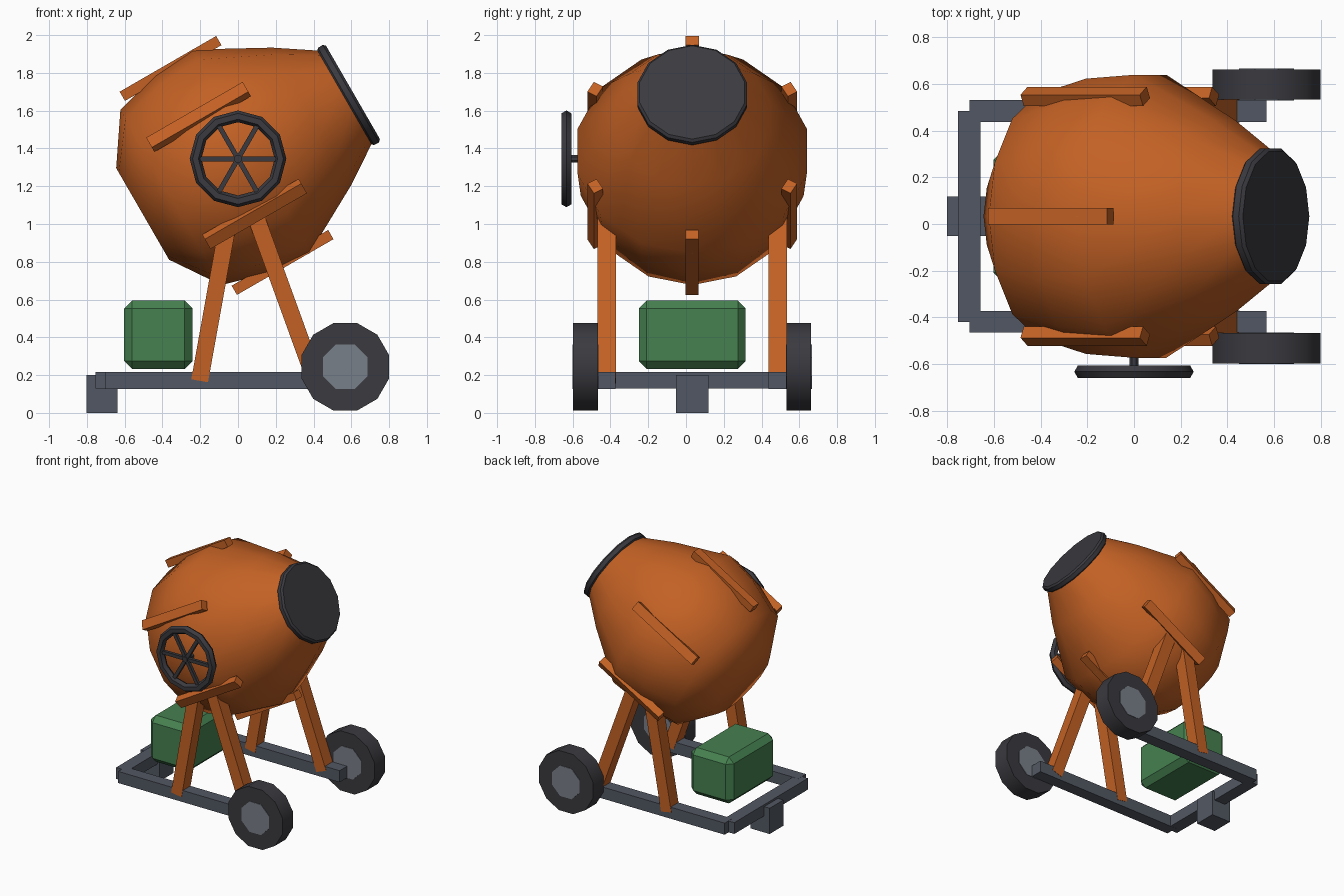
import bpy, bmesh, math
from mathutils import Matrix, Vector

if "Cube" in bpy.data.objects:
    bpy.data.objects.remove(bpy.data.objects["Cube"])

YC = 0.033                                  # middle plane of the machine
PIVOT = Vector((0, YC, 1.345))              # drum pivot
TILT = Matrix.Translation(PIVOT) @ Matrix.Rotation(math.radians(-30), 4, 'Y')


def material(name, rgb):
    m = bpy.data.materials.new(name)
    m.diffuse_color = (*rgb, 1)
    m.use_nodes = True
    m.node_tree.nodes["Principled BSDF"].inputs["Base Color"].default_value = m.diffuse_color
    return m


ORANGE = material("orange paint", (0.55, 0.12, 0.018))
STEEL = material("frame grey", (0.085, 0.097, 0.125))
BLACK = material("black rubber", (0.042, 0.042, 0.050))
HUB = material("hub grey", (0.19, 0.215, 0.25))
GREEN = material("engine green", (0.061, 0.22, 0.08))


def finish(name, bm, mat, smooth=None):
    bmesh.ops.recalc_face_normals(bm, faces=bm.faces)
    me = bpy.data.meshes.new(name)
    bm.to_mesh(me)
    bm.free()
    me.materials.append(mat)
    ob = bpy.data.objects.new(name, me)
    bpy.context.collection.objects.link(ob)
    if smooth:
        bpy.ops.object.select_all(action='DESELECT')
        ob.select_set(True)
        bpy.context.view_layer.objects.active = ob
        bpy.ops.object.shade_smooth_by_angle(angle=math.radians(smooth))
    return ob


def box(name, size, matrix, mat, bevel=0):
    bm = bmesh.new()
    bmesh.ops.create_cube(bm, size=1)
    bmesh.ops.scale(bm, vec=size, verts=bm.verts)
    if bevel:
        bmesh.ops.bevel(bm, geom=bm.edges[:], offset=bevel, segments=1, affect='EDGES')
    bm.transform(matrix)
    return finish(name, bm, mat)


def span(name, lo, hi, mat, bevel=0):
    lo, hi = Vector(lo), Vector(hi)
    return box(name, hi - lo, Matrix.Translation((lo + hi) / 2), mat, bevel)


def lathe(name, profile, sides, matrix, mat, phase=0, smooth=None):
    """Spin (position, radius) points around local x; both ends are capped."""
    bm = bmesh.new()
    rings = []
    for s, r in profile:
        angs = [2 * math.pi * (i + phase) / sides for i in range(sides)]
        rings.append([bm.verts.new((s, r * math.sin(a), r * math.cos(a))) for a in angs])
    for a, b in zip(rings, rings[1:]):
        for i in range(sides):
            j = (i + 1) % sides
            bm.faces.new((a[i], a[j], b[j], b[i]))
    bm.faces.new(rings[0])
    bm.faces.new(rings[-1])
    bm.transform(matrix)
    return finish(name, bm, mat, smooth)


# drum and its dark mouth ring
lathe("drum", [(-.583, .28), (-.41, .535), (-.16, .605), (.08, .622), (.45, .42), (.66, .28)],
      14, TILT, ORANGE, smooth=50)
lathe("drum_mouth", [(.648, .283), (.66, .297), (.69, .298), (.703, .285)],
      14, TILT, BLACK, smooth=30)

# six ribs along the drum
for k in range(6):
    m = TILT @ Matrix.Rotation(k * math.pi / 3, 4, 'X') @ Matrix.Translation((-.07, 0, .593))
    box(f"drum_rib_{k + 1}", (.59, .069, .056), m, ORANGE)

# hand wheel: ring, spokes, shaft
WHEEL = Matrix.Translation((0, -.633, 1.345))
bm = bmesh.new()
N, M = 12, 6
grid = []
for i in range(N):
    a = 2 * math.pi * i / N
    grid.append([])
    for j in range(M):
        b = 2 * math.pi * j / M
        r = .225 + .031 * math.cos(b)
        grid[i].append(bm.verts.new((r * math.cos(a), .031 * math.sin(b), r * math.sin(a))))
for i in range(N):
    for j in range(M):
        p, q, t = grid[i], grid[(i + 1) % N], (j + 1) % M
        bm.faces.new((p[j], q[j], q[t], p[t]))
bm.transform(WHEEL)
finish("hand_wheel_ring", bm, BLACK, 40)
for k in range(3):
    box(f"hand_wheel_spoke_{k + 1}", (.43, .024, .026),
        WHEEL @ Matrix.Rotation(k * math.pi / 3, 4, 'Y'), BLACK)
TO_Y = Matrix.Rotation(math.pi / 2, 4, 'Z')
lathe("hand_wheel_shaft", [(-.02, .022), (.13, .022)], 8, WHEEL @ TO_Y, BLACK, .5)

# both sides: rail, two legs, road wheel
for side, sy in (("right", -1), ("left", 1)):
    y = YC + sy * .452
    span(f"frame_rail_{side}", (-.705, y - .047, .127), (.567, y + .047, .217), STEEL)
    for part, x in (("rear", -.203), ("front", .41)):
        a, b = Vector((x, y, .17)), Vector((0, y, 1.3))
        d = b - a
        m = Matrix.Translation((a + b) / 2) @ Matrix.Rotation(math.atan2(d.x, d.z), 4, 'Y')
        box(f"{part}_leg_{side}", (.09, .098, d.length), m, ORANGE)
    m = Matrix.Translation((.568, YC + sy * .565, .244)) @ TO_Y
    lathe(f"tyre_{side}", [(-.065, .24), (.065, .24)], 12, m, BLACK, .5, 40)
    lathe(f"wheel_hub_{side}", [(-.068, .128), (.068, .128)], 8, m, HUB, .5)

# rear cross bar, foot and engine
span("frame_cross_bar", (-.755, YC - .452, .128), (-.657, YC + .452, .216), STEEL)
span("foot", (-.802, YC - .085, 0), (-.637, YC + .085, .2), STEEL)
span("engine", (-.603, YC - .283, .233), (-.24, YC + .283, .594), GREEN, .042)
